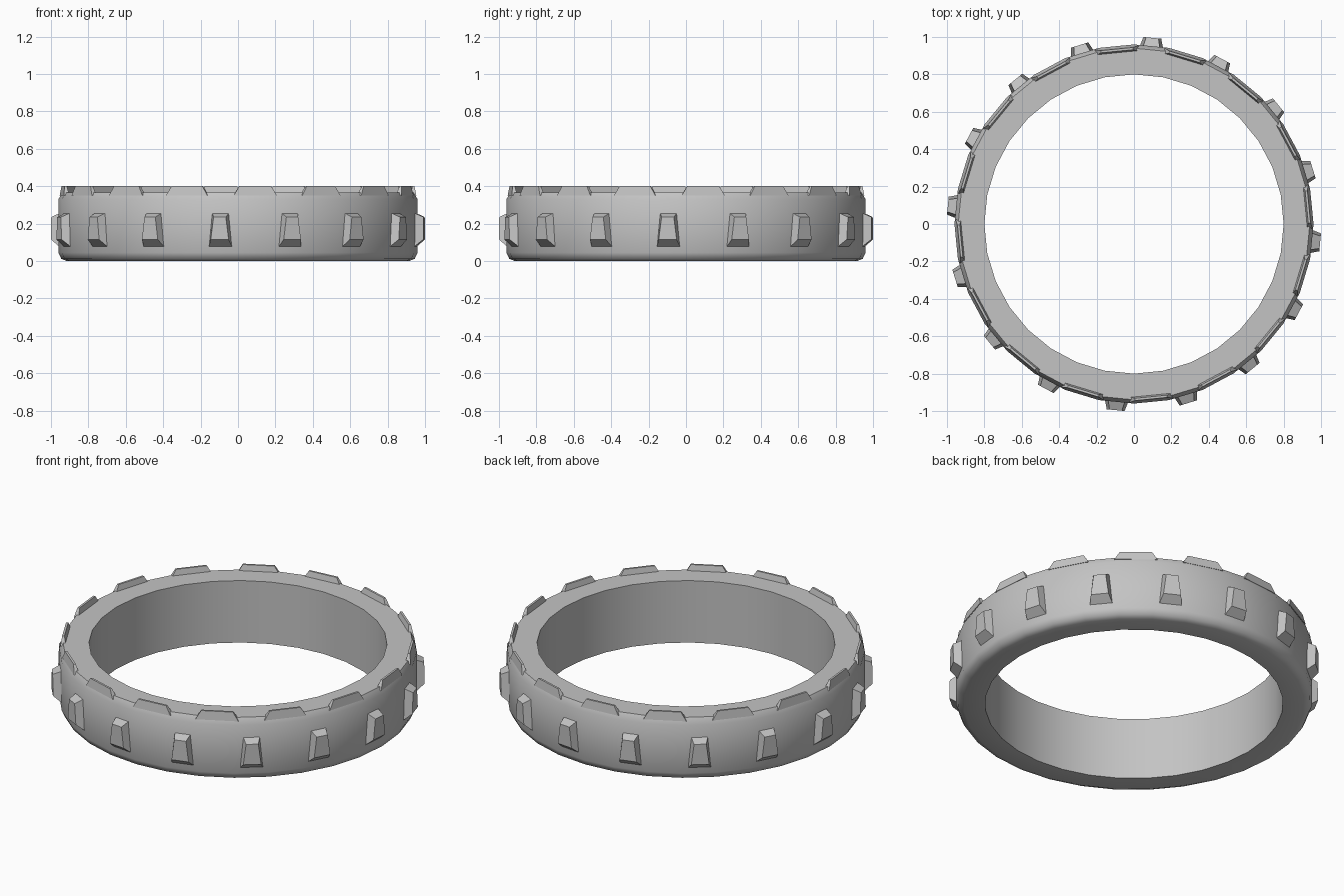
import bpy, bmesh
from math import radians, cos, sin
from mathutils import Matrix, Vector

cube = bpy.data.objects.get("Cube")
if cube:
    bpy.data.objects.remove(cube, do_unlink=True)

SEGMENTS = 32
COUNT = 16
STEP = 360 / COUNT

grey = bpy.data.materials.new("plain grey")
grey.use_nodes = True
colour = (0.55, 0.55, 0.55, 1)
grey.diffuse_color = colour
grey.node_tree.nodes["Principled BSDF"].inputs["Base Color"].default_value = colour


def finish(bm, name):
    bmesh.ops.recalc_face_normals(bm, faces=bm.faces)
    mesh = bpy.data.meshes.new(name)
    bm.to_mesh(mesh)
    bm.free()
    mesh.materials.append(grey)
    obj = bpy.data.objects.new(name, mesh)
    bpy.context.collection.objects.link(obj)
    return obj


def add_block(bm, corners, angle):
    """Six-sided block; corners are (radial, tangential, z), one ring of four then the other."""
    turn = Matrix.Rotation(radians(angle), 4, 'Z')
    v = [bm.verts.new(turn @ Vector(c)) for c in corners]
    bm.faces.new(v[:4])
    bm.faces.new(v[4:])
    for i in range(4):
        j = (i + 1) % 4
        bm.faces.new((v[i], v[j], v[j + 4], v[i + 4]))


def ring_of_blocks(name, corners, offset):
    bm = bmesh.new()
    for k in range(COUNT):
        add_block(bm, corners, offset + k * STEP)
    return finish(bm, name)


# Ring body: closed section turned around z, bevelled on the outside
profile = [(0.80, 0), (0.915, 0), (0.945, 0.012), (0.96, 0.045),
           (0.96, 0.33), (0.94, 0.367), (0.80, 0.367)]
bm = bmesh.new()
loops = []
for s in range(SEGMENTS):
    a = radians(s * 360 / SEGMENTS)
    loops.append([bm.verts.new((r * cos(a), r * sin(a), z)) for r, z in profile])
for s in range(SEGMENTS):
    p, q = loops[s], loops[(s + 1) % SEGMENTS]
    for i in range(len(profile)):
        j = (i + 1) % len(profile)
        bm.faces.new((p[i], q[i], q[j], p[j]))
ring = finish(bm, "ring_body")
bpy.ops.object.select_all(action='DESELECT')
bpy.context.view_layer.objects.active = ring
ring.select_set(True)
bpy.ops.object.shade_smooth_by_angle(angle=radians(46))


# Tapered lugs around the outer wall
def lug_face(r, low, high, wide, narrow):
    return [(r, -wide, low), (r, wide, low), (r, narrow, high), (r, -narrow, high)]


ring_of_blocks("side_lugs",
               lug_face(0.945, 0.07, 0.26, 0.064, 0.046)
               + lug_face(1.0, 0.115, 0.235, 0.048, 0.033), -STEP / 4)


# Thin raised teeth on the top rim, between the lugs
def tooth_level(z, inner, outer, half):
    return [(inner, -half, z), (outer, -half, z), (outer, half, z), (inner, half, z)]


ring_of_blocks("rim_teeth",
               tooth_level(0.35, 0.916, 0.947, 0.116)
               + tooth_level(0.4, 0.928, 0.94, 0.086), STEP / 4)
